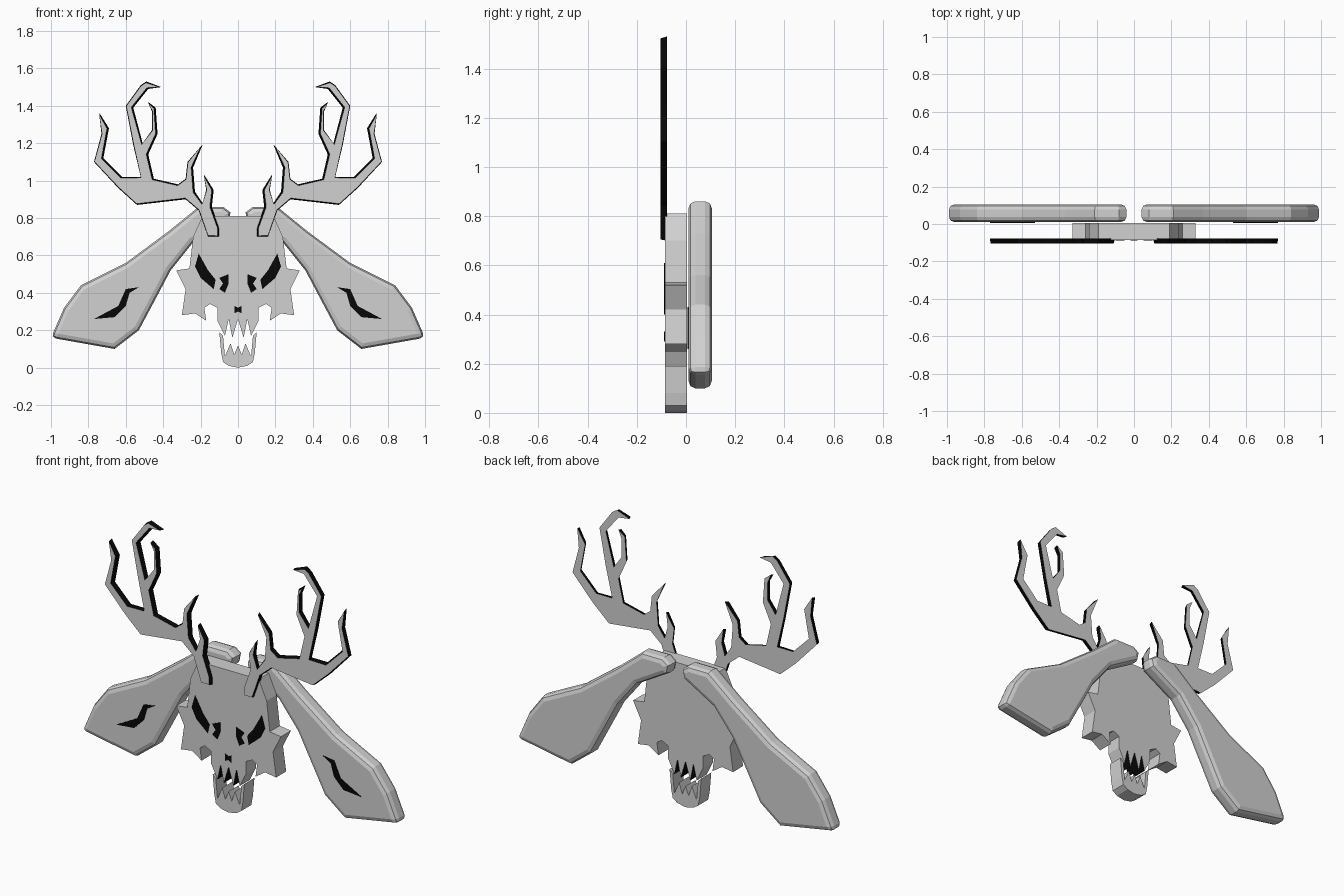
import bpy
import bmesh
from mathutils import Vector

default_cube = bpy.data.objects.get("Cube")
if default_cube:
    bpy.data.objects.remove(default_cube, do_unlink=True)


def make_material(name, level):
    material = bpy.data.materials.new(name)
    material.use_nodes = True
    colour = (level, level, level, 1)
    material.diffuse_color = colour
    material.node_tree.nodes["Principled BSDF"].inputs["Base Color"].default_value = colour
    return material


bone_grey = make_material("bone_grey", 0.64)
ink_black = make_material("ink_black", 0.002)


def outline(points, side=1):
    """Turn a profile in hundredths into vectors, flipped for the right side."""
    return [Vector((side * x, z)) / 100 for x, z in points]


def symmetric(half):
    """Complete a half profile whose first and last points lie on the centre line."""
    other = [(-x, z) for x, z in reversed(half) if x > 0]
    return outline(half + other)


def shrink(points, amount, shift):
    """Move an outline inward, then sideways."""
    count = len(points)
    area = sum(points[i - 1].cross(points[i]) for i in range(count))
    turn = 1 if area > 0 else -1
    result = []
    for i, point in enumerate(points):
        before = (point - points[i - 1]).normalized()
        after = (points[(i + 1) % count] - point).normalized()
        inward = Vector((-before.y - after.y, before.x + after.x)) * turn
        if inward.length > 0:
            inward.normalize()
        result.append(point + inward * amount + Vector((shift, 0)))
    return result


def slab(name, back, y_front, y_back, front=None, material=bone_grey, black_wall=None):
    """Join a front outline to a back outline; a rule picks the black walls."""
    front = front or back
    bm = bmesh.new()
    near = [bm.verts.new((p.x, y_front, p.y)) for p in front]
    far = [bm.verts.new((p.x, y_back, p.y)) for p in back]
    bm.faces.new(near)
    bm.faces.new(far)
    for i in range(len(near)):
        wall = bm.faces.new((near[i - 1], near[i], far[i], far[i - 1]))
        if black_wall and black_wall(wall.calc_center_median()):
            wall.material_index = 1
    bmesh.ops.recalc_face_normals(bm, faces=bm.faces)
    mesh = bpy.data.meshes.new(name)
    bm.to_mesh(mesh)
    bm.free()
    mesh.materials.append(material)
    mesh.materials.append(ink_black)
    obj = bpy.data.objects.new(name, mesh)
    bpy.context.collection.objects.link(obj)
    return obj


def plate(name, points, surface):
    """A thin painted detail lying on a front surface."""
    return slab(name, points, surface - 0.004, surface + 0.001, material=ink_black)


SKULL_FRONT, SKULL_BACK = -0.085, 0.005
EAR_FRONT, EAR_BACK = 0.01, 0.105

# Skull with cheek points, lower notches and upper teeth
skull_half = [
    (0, 81), (19, 81), (24, 70), (26, 53), (33, 52), (28, 42), (30, 28),
    (23, 29), (17, 25), (18, 32), (15, 34), (11, 32), (11, 25),
    (7, 17), (5, 26), (3, 16), (0, 26),
]
slab("skull", symmetric(skull_half), SKULL_FRONT, SKULL_BACK,
     black_wall=lambda c: abs(c.x) < 0.07 and c.z < 0.3)

# Lower jaw with teeth
jaw_half = [(0, 0), (5, 1), (8, 3), (9, 8), (10, 19), (8, 17), (7, 6),
            (4, 13), (2, 7), (0, 12)]
slab("lower_jaw", symmetric(jaw_half), SKULL_FRONT, SKULL_BACK)

# Nose mark
plate("nose", symmetric([(0, 32), (2, 33), (2, 29), (0, 30)]), SKULL_FRONT)

# Antler: inner edge and tines, up to the outer tine, back along the beam
antler = [
    (10, 70), (10, 75), (14, 86), (13, 95), (18, 103), (17, 95), (19, 88),
    (23, 94), (24, 107), (19, 119), (27, 110), (28, 101), (32, 98), (45, 101),
    (48, 114), (43, 125), (44, 139), (48, 142), (46, 137), (46, 127),
    (51, 120), (56, 139), (48, 149), (41, 150), (49, 153), (52, 151),
    (60, 140), (56, 119), (52, 102), (62, 102), (72, 112), (69, 128),
    (74, 136), (73, 125), (77, 110), (64, 96), (54, 87), (28, 90),
    (21, 84), (16, 70),
]
# Broad hanging ear
ear = [
    (4, 83), (8, 86), (21, 86), (37, 73), (60, 56), (84, 44), (93, 32),
    (100, 16), (66, 10), (53, 20), (45, 35), (36, 52), (24, 67), (5, 78),
]
ear_mark = [(53, 43), (60, 42), (64, 33), (77, 26), (66, 27), (60, 33), (58, 40)]
eye = [(21, 61), (23, 54), (20, 48), (13, 42), (12, 47), (16, 52)]
inner_eye = [(10, 48), (5, 50), (5, 45), (7, 40), (10, 42), (8, 45)]

for label, side in (("left", 1), ("right", -1)):
    # Antler with dark sloping walls
    rim = outline(antler, side)
    face = shrink(rim, 0.007, side * 0.004)
    slab(label + "_antler", rim, -0.103, -0.078, front=face,
         black_wall=lambda c: True)

    # Ear with rounded rims
    ear_object = slab(label + "_ear", outline(ear, side), EAR_FRONT, EAR_BACK)
    rounding = ear_object.modifiers.new("rounded_rim", "BEVEL")
    rounding.width = 0.028
    rounding.segments = 2
    rounding.limit_method = "ANGLE"
    rounding.angle_limit = 1.4

    # Painted marks
    plate(label + "_ear_mark", outline(ear_mark, side), EAR_FRONT)
    plate(label + "_eye", outline(eye, side), SKULL_FRONT)
    plate(label + "_inner_eye", outline(inner_eye, side), SKULL_FRONT)
